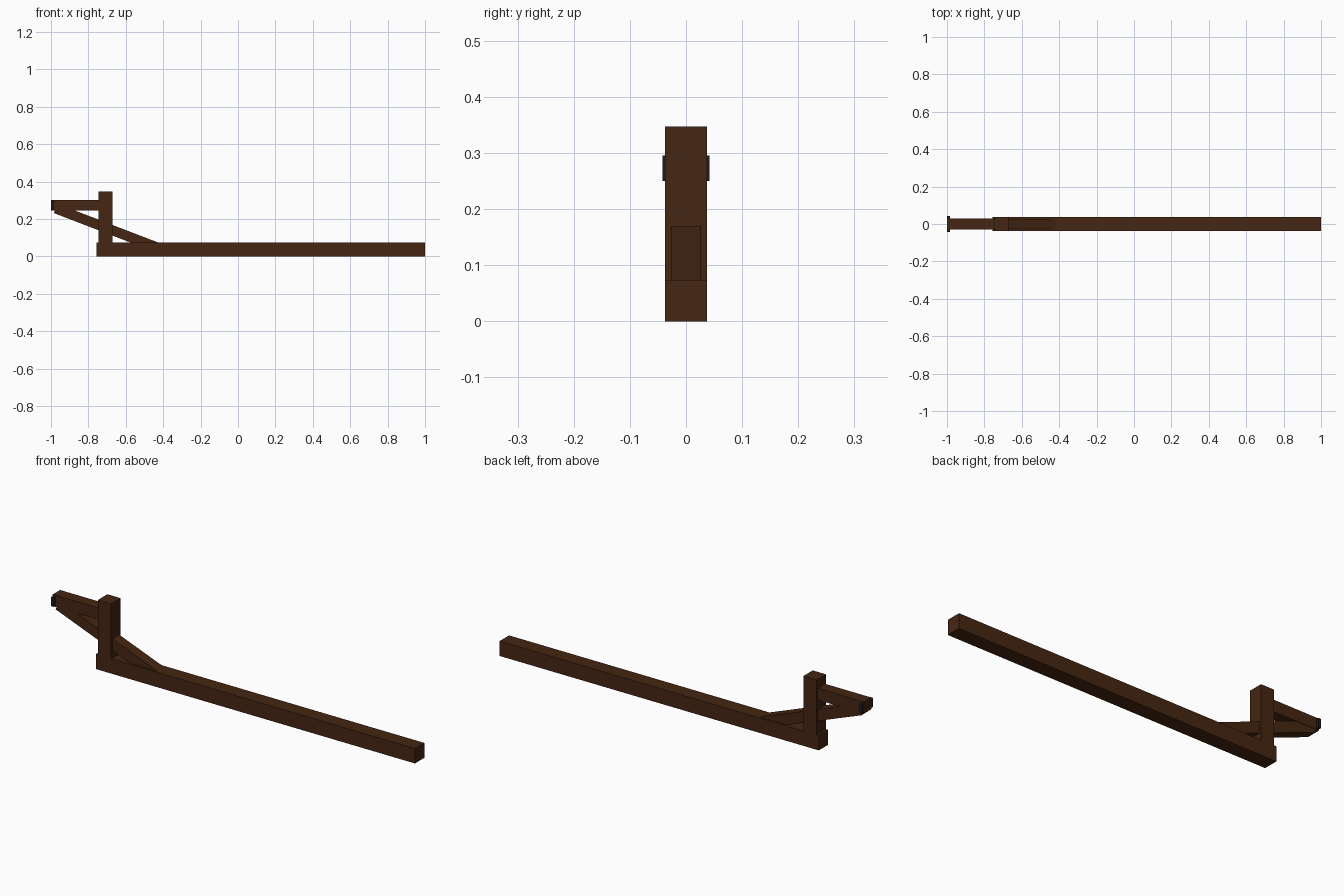
import bpy
import math
from mathutils import Vector

cube = bpy.data.objects.get("Cube")
if cube:
    bpy.data.objects.remove(cube, do_unlink=True)


def material(name, colour):
    m = bpy.data.materials.new(name)
    m.use_nodes = True
    m.diffuse_color = colour
    m.node_tree.nodes["Principled BSDF"].inputs["Base Color"].default_value = colour
    return m


wood = material("dark_brown_wood", (0.060, 0.019, 0.006, 1))
iron = material("black_iron", (0.011, 0.014, 0.016, 1))


def box(name, x, y, z, mat):
    """Flat-faced box spanning the given (min, max) ranges."""
    low, high = Vector((x[0], y[0], z[0])), Vector((x[1], y[1], z[1]))
    bpy.ops.mesh.primitive_cube_add(size=1, location=(low + high) / 2)
    ob = bpy.context.object
    ob.name = name
    ob.scale = high - low
    ob.data.materials.append(mat)
    return ob


# Long base beam, upright post and short arm
box("base_beam", (-0.757, 1.0), (-0.037, 0.037), (0, 0.074), wood)
box("post", (-0.745, -0.672), (-0.037, 0.037), (0.074, 0.347), wood)
box("arm", (-1.0, -0.72), (-0.029, 0.029), (0.245, 0.303), wood)

# Diagonal brace running from under the arm tip, through the post, into the beam
tilt = math.radians(21)
length, thick = 0.6, 0.053
along = Vector((math.cos(tilt), 0, -math.sin(tilt)))
across = Vector((math.sin(tilt), 0, math.cos(tilt)))
brace = box("brace", (0, length), (-0.027, 0.027), (0, thick), wood)
brace.location = Vector((-0.985, 0, 0.232)) + along * length / 2 + across * thick / 2
brace.rotation_euler.y = tilt

# Small iron lugs on both sides of the arm tip
for side, s in (("right", -1), ("left", 1)):
    box(side + "_lug", (-0.999, -0.985), sorted((s * 0.025, s * 0.042)), (0.25, 0.296), iron)
